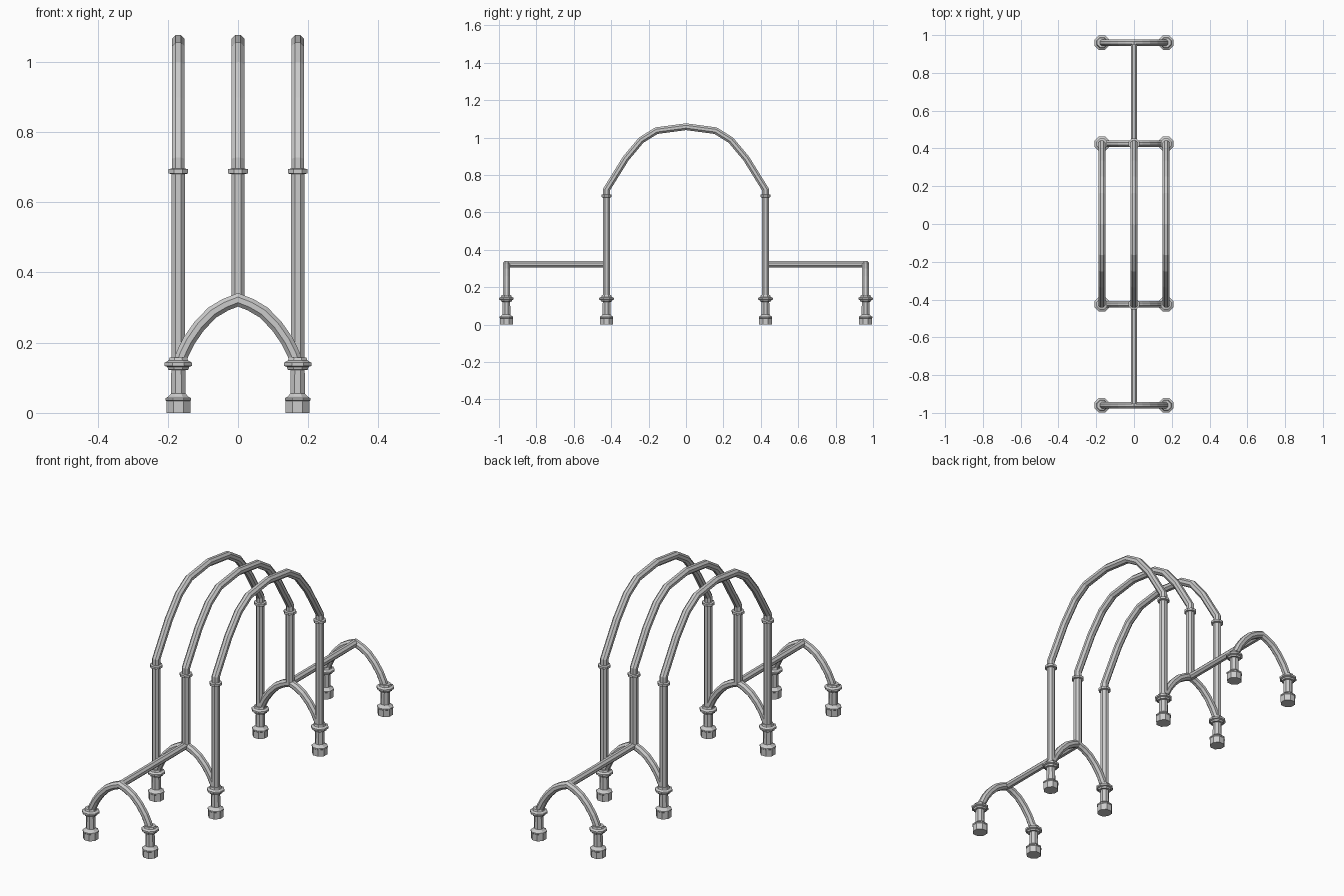
import bpy, bmesh, math
from mathutils import Vector

if "Cube" in bpy.data.objects:
    bpy.data.objects.remove(bpy.data.objects["Cube"])

N = 8  # octagonal sections throughout


def finish(name, bm):
    bmesh.ops.recalc_face_normals(bm, faces=bm.faces)
    mesh = bpy.data.meshes.new(name)
    bm.to_mesh(mesh)
    bm.free()
    obj = bpy.data.objects.new(name, mesh)
    bpy.context.collection.objects.link(obj)
    return obj


def skin(bm, rings):
    for a, b in zip(rings, rings[1:]):
        for i in range(N):
            j = (i + 1) % N
            bm.faces.new((a[i], a[j], b[j], b[i]))
    bm.faces.new(rings[0])
    bm.faces.new(rings[-1])


def octagon():
    r = 1 / math.cos(math.pi / N)
    return [(r * math.cos((i + .5) * 2 * math.pi / N),
             r * math.sin((i + .5) * 2 * math.pi / N)) for i in range(N)]


def turned(name, x, y, profile):
    """Stack of octagons; profile holds (half width, z)."""
    bm = bmesh.new()
    skin(bm, [[bm.verts.new((x + w * u, y + w * v, z)) for u, v in octagon()]
              for w, z in profile])
    return finish(name, bm)


def tube(name, path, side, half):
    """Mitred octagonal tube along a planar path; side is the plane normal."""
    pts = [Vector(p) for p in path]
    side = Vector(side)
    bm = bmesh.new()
    rings = []
    for k, p in enumerate(pts):
        d1 = (p - pts[k - 1]).normalized() if k else (pts[1] - p).normalized()
        d2 = (pts[k + 1] - p).normalized() if k < len(pts) - 1 else d1
        t = (d1 + d2).normalized()
        n = side.cross(t) / t.dot(d1)
        rings.append([bm.verts.new(p + side * (half * u) + n * (half * v))
                      for u, v in octagon()])
    skin(bm, rings)
    return finish(name, bm)


def mirrored(half_path):
    return half_path + [(-a, z) for a, z in reversed(half_path[:-1])]


FOOT = [(.034, 0), (.034, .034), (.036, .036), (.036, .042), (.029, .046),
        (.021, .055), (.02, .122), (.029, .123), (.031, .131), (.039, .134),
        (.039, .143), (.028, .149), (.025, .158), (.018, .158)]
LOW_ARCH = mirrored([(.166, .145), (.158, .168), (.14, .205), (.11, .248),
                     (.073, .286), (.036, .308), (0, .322)])
HIGH_ARCH = mirrored([(.425, .685), (.425, .722), (.322, .888), (.24, .986),
                      (.158, 1.037), (0, 1.058)])

# Feet and low pointed arches
for y in (-.96, -.425, .425, .96):
    for x in (-.17, .17):
        turned("foot", x, y, FOOT)
    tube("low_arch", [(a, y, z) for a, z in LOW_ARCH], (0, 1, 0), .018)

# Tall posts, capital rings and high arches
for x in (-.17, 0, .17):
    for y in (-.425, .425):
        turned("post", x, y, [(.019, .15 if x else .315), (.019, .69)])
        turned("capital_ring", x, y, [(.019, .68), (.028, .682),
                                      (.028, .694), (.019, .696)])
    tube("high_arch", [(x, a, z) for a, z in HIGH_ARCH], (1, 0, 0), .018)

# Ridge beams joining the low arches
for s in (-1, 1):
    tube("ridge_beam", [(0, s * .425, .322), (0, s * .96, .322)], (1, 0, 0), .017)
